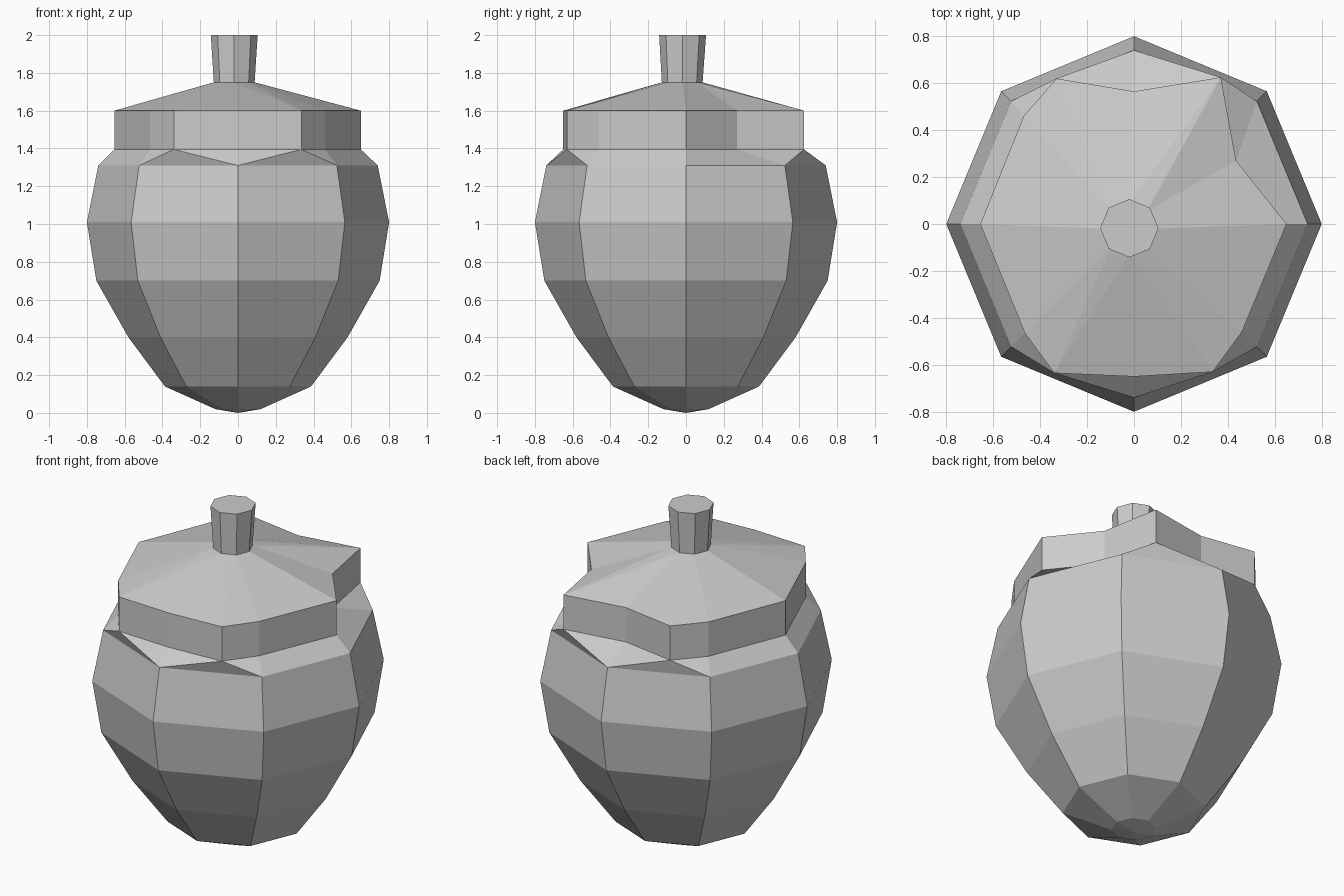
import bpy, bmesh
from math import cos, sin, pi

if "Cube" in bpy.data.objects:
    bpy.data.objects.remove(bpy.data.objects["Cube"])


def octagon(r, z, cx=0, cy=0):
    return [(cx + r * cos(i * pi / 4), cy + r * sin(i * pi / 4), z) for i in range(8)]


def make_object(name, polys):
    """Build a flat-shaded mesh from outward-wound polygons, welding shared corners."""
    bm = bmesh.new()
    for p in polys:
        bm.faces.new([bm.verts.new(c) for c in p])
    bmesh.ops.remove_doubles(bm, verts=bm.verts, dist=1e-4)
    me = bpy.data.meshes.new(name)
    bm.to_mesh(me)
    bm.free()
    ob = bpy.data.objects.new(name, me)
    bpy.context.collection.objects.link(ob)
    return ob


def band(a, b):
    """Quads from lower ring a to upper ring b."""
    n = len(a)
    return [(a[i], a[(i + 1) % n], b[(i + 1) % n], b[i]) for i in range(n)]


def lift(ring, z):
    return [(x, y, z) for x, y in ring]


# Cap outline: one corner per body corner, plus extra corners on four spans
main = [(.65, 0), (.435, .27), (0, .565), (-.47, .46),
        (-.655, 0), (-.465, -.465), (0, -.65), (.46, -.46)]
extra = {1: (.37, .625), 2: (-.33, .62), 5: (-.34, -.635), 6: (.335, -.63)}
outline = []
for i, p in enumerate(main):
    outline.append(p)
    if i in extra:
        outline.append(extra[i])


def bridge(ring8, z, flip=False):
    """Join an octagon to the cap outline at height z."""
    polys = []
    for i in range(8):
        j = (i + 1) % 8
        a, b = ring8[i], ring8[j]
        c, d = (*main[i], z), (*main[j], z)
        if i in extra:
            e = (*extra[i], z)
            polys += [(a, b, e), (a, e, c), (b, d, e)]
        else:
            polys.append((a, b, d, c))
    return [p[::-1] for p in polys] if flip else polys


# Nut body: octagonal rings closed by a point at the bottom
profile = [(.12, .02), (.387, .14), (.58, .4), (.75, .7), (.8, 1.01), (.74, 1.31)]
rings = [octagon(r, z) for r, z in profile]
nut = [(rings[0][(i + 1) % 8], rings[0][i], (0, 0, 0)) for i in range(8)]
for lo, hi in zip(rings, rings[1:]):
    nut += band(lo, hi)
make_object("nut_body", nut)

# Cap: underside ledge, upright rim and roof rising to the stem
stem_low = octagon(.108, 1.75, -.02, -.02)
cap = bridge(rings[-1], 1.395)
cap += band(lift(outline, 1.395), lift(outline, 1.6))
cap += bridge(stem_low, 1.6, flip=True)
make_object("cap", cap)

# Stem: slightly flared octagonal stub
stem_top = octagon(.124, 2.0, -.02, -.018)
make_object("stem", band(stem_low, stem_top) + [stem_top])
